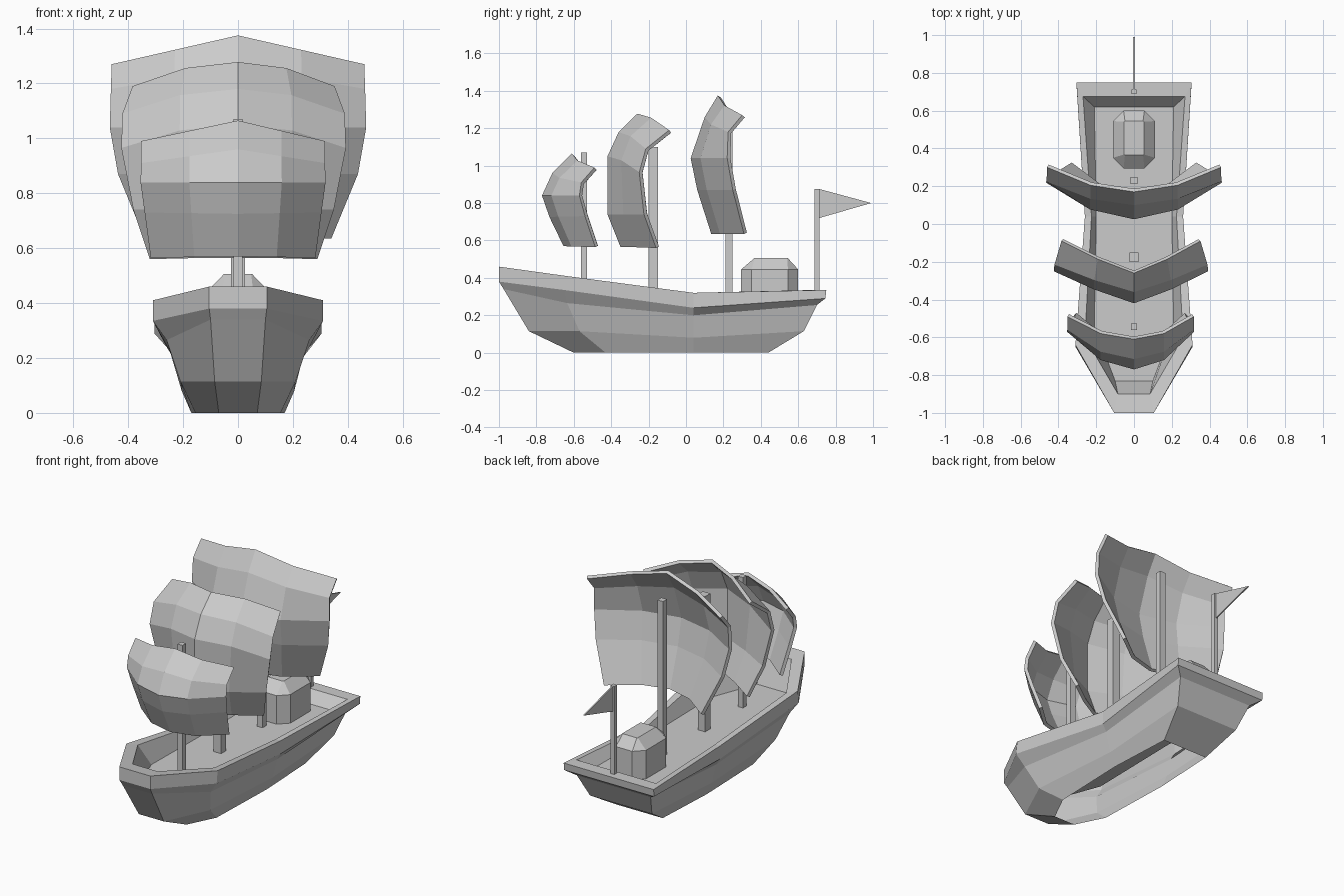
import bpy
import bmesh

if "Cube" in bpy.data.objects:
    bpy.data.objects.remove(bpy.data.objects["Cube"])


def make_object(name, verts, faces):
    mesh = bpy.data.meshes.new(name)
    mesh.from_pydata(verts, [], faces)
    ob = bpy.data.objects.new(name, mesh)
    bpy.context.collection.objects.link(ob)
    return ob


def loft(name, rings, cap_top=True, cap_bottom=False):
    """Bridge closed rings of equal size, listed from bottom to top."""
    n = len(rings[0])
    verts = [p for ring in rings for p in ring]
    faces = []
    for r in range(len(rings) - 1):
        for i in range(n):
            j = (i + 1) % n
            faces.append((r * n + i, r * n + j, (r + 1) * n + j, (r + 1) * n + i))
    if cap_top:
        faces.append(tuple(range((len(rings) - 1) * n, len(rings) * n)))
    if cap_bottom:
        faces.append(tuple(reversed(range(n))))
    return make_object(name, verts, faces)


def box(name, size, y, z0, z1):
    h = size / 2
    square = [(-h, y - h), (h, y - h), (h, y + h), (-h, y + h)]
    return loft(name, [[(a, b, z) for a, b in square] for z in (z0, z1)], True, True)


# Hull: half outlines as bow, shoulder, waist, stern; mirrored; underside open
half_rings = [
    [(.07, -.60, 0), (.155, -.43, 0), (.17, .04, 0), (.15, .44, 0)],
    [(.085, -.84, .115), (.21, -.57, .115), (.205, .04, .08), (.21, .63, .115)],
    [(.10, -.975, .34), (.26, -.635, .265), (.235, .04, .20), (.25, .70, .255)],
    [(.105, -1, .38), (.31, -.65, .335), (.26, .04, .24), (.305, .745, .29)],
    [(.105, -1, .46), (.31, -.64, .41), (.26, .04, .32), (.305, .75, .335)],
    [(.085, -.90, .445), (.26, -.60, .40), (.225, .04, .32), (.27, .675, .335)],
    [(.10, -.83, .27), (.21, -.54, .27), (.20, .04, .27), (.21, .62, .27)],
]
loft("hull", [h + [(-x, y, z) for x, y, z in reversed(h)] for h in half_rings])

# Cabin with chamfered corners and a tapered roof


def chamfered(hx, y0, y1, c, z):
    return [(hx - c, y0, z), (hx, y0 + c, z), (hx, y1 - c, z), (hx - c, y1, z),
            (c - hx, y1, z), (-hx, y1 - c, z), (-hx, y0 + c, z), (c - hx, y0, z)]


loft("cabin", [chamfered(.11, .295, .60, .055, .27),
               chamfered(.11, .295, .60, .055, .445),
               chamfered(.052, .365, .545, .004, .505)])

# Masts and flag pole
box("fore_mast", .034, -.545, .26, 1.07)
box("main_mast", .05, -.175, .26, 1.10)
box("aft_mast", .038, .23, .26, 1.22)
box("flag_pole", .026, .70, .30, .875)

# Pennant
tri = [(.713, .875), (.713, .72), (.99, .80)]
make_object("pennant", [(x, y, z) for x in (-.004, .004) for y, z in tri],
            [(0, 1, 2), (5, 4, 3), (0, 3, 4, 1), (1, 4, 5, 2), (2, 5, 3, 0)])


# Sails: each row gives centre y, centre z, edge y, edge z, half width
def sail(name, rows, offset, y_power, z_power):
    cols = (-1, -.5, 0, .5, 1)
    verts, faces = [], []
    for yc, zc, ye, ze, half in rows:
        for t in cols:
            a = abs(t)
            verts.append((t * half + offset * a,
                          yc + (ye - yc) * a ** y_power,
                          zc + (ze - zc) * a ** z_power))
    n = len(cols)
    for r in range(len(rows) - 1):
        for i in range(n - 1):
            k = r * n + i
            faces.append((k, k + n, k + n + 1, k + 1))
    ob = make_object(name, verts, faces)
    mod = ob.modifiers.new("thickness", 'SOLIDIFY')
    mod.thickness = .02
    bm = bmesh.new()
    bm.from_mesh(ob.data)
    bm.normal_update()
    if sum(f.normal.y for f in bm.faces) > 0:
        bmesh.ops.reverse_faces(bm, faces=bm.faces)
    bm.to_mesh(ob.data)
    bm.free()
    mod.offset = -1


sail("fore_sail", [(-.61, 1.065, -.49, .99, .335), (-.715, .96, -.56, .91, .335),
                   (-.77, .84, -.57, .84, .337), (-.73, .725, -.54, .73, .322),
                   (-.655, .57, -.485, .565, .30)], -.018, 2, 1)
sail("main_sail", [(-.26, 1.278, -.09, 1.19, .368), (-.36, 1.18, -.215, 1.09, .405),
                   (-.42, 1.05, -.25, .965, .409), (-.42, .74, -.225, .74, .365),
                   (-.35, .565, -.16, .56, .305)], -.016, 1.2, 2)
sail("aft_sail", [(.17, 1.375, .30, 1.27, .46), (.10, 1.26, .225, 1.18, .463),
                  (.025, 1.04, .22, 1.04, .467), (.06, .87, .25, .87, .437),
                  (.135, .635, .31, .635, .34)], 0, 1.9, 1)
